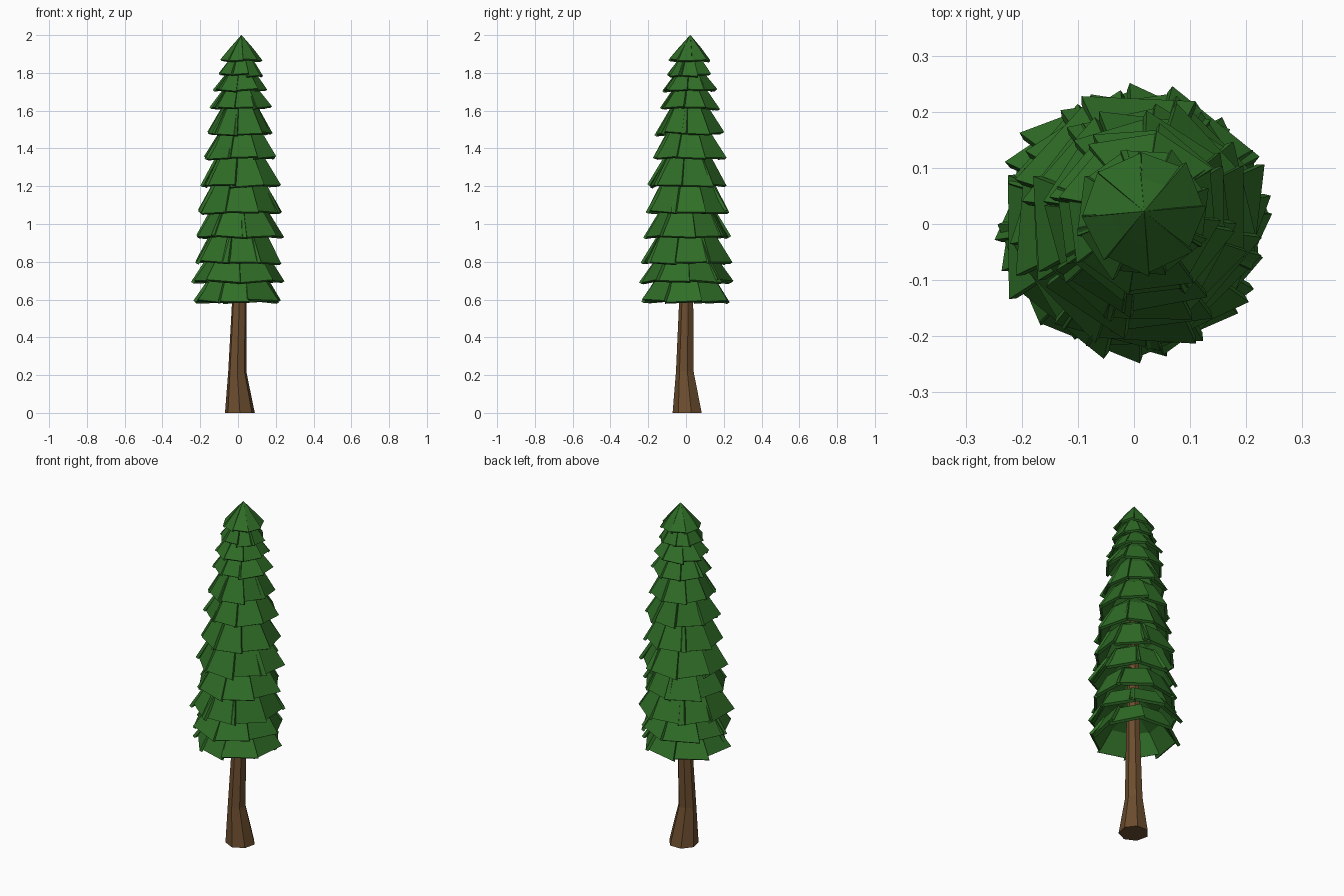
import bpy, bmesh, math, random
from mathutils import Vector

if "Cube" in bpy.data.objects:
    bpy.data.objects.remove(bpy.data.objects["Cube"])

random.seed(4)


def material(name, rgb):
    m = bpy.data.materials.new(name)
    m.diffuse_color = (*rgb, 1)
    m.use_nodes = True
    m.node_tree.nodes["Principled BSDF"].inputs["Base Color"].default_value = m.diffuse_color
    return m


def finish(bm, name, mat):
    bmesh.ops.recalc_face_normals(bm, faces=bm.faces)
    me = bpy.data.meshes.new(name)
    bm.to_mesh(me)
    bm.free()
    me.materials.append(mat)
    ob = bpy.data.objects.new(name, me)
    bpy.context.collection.objects.link(ob)
    return ob


def bridge(bm, rings):
    for a, b in zip(rings, rings[1:]):
        n = len(a)
        for i in range(n):
            bm.faces.new((a[i], a[(i + 1) % n], b[(i + 1) % n], b[i]))
    bm.faces.new(rings[0][::-1])
    bm.faces.new(rings[-1])


green = material("needle green", (0.029, 0.155, 0.02))
brown = material("bark brown", (0.15, 0.075, 0.028))

# Trunk: seven-sided, flared at the foot, hidden end inside the foliage
bm = bmesh.new()
rings = []
for z, cx, cy, r in ((0, .01, .01, .081), (.22, -.004, -.004, .049),
                     (.6, .007, .003, .039), (1.8, .018, .02, .015)):
    rings.append([bm.verts.new((cx + r * math.cos(math.tau * (i + .25) / 7),
                                cy + r * math.sin(math.tau * (i + .25) / 7), z))
                  for i in range(7)])
bridge(bm, rings)
finish(bm, "trunk", brown)

SIDES = 8
HALF = math.pi / SIDES


def plate(bm, centre, ang, profile, thick, spread, tilt, yaw):
    """One bent shingle: cross-sections run from the outer rim to the inner end."""
    radial = Vector((math.cos(ang), math.sin(ang), 0))
    side = Vector((-radial.y, radial.x, 0))
    slope = (profile[0][0] - profile[1][0], profile[1][1] - profile[0][1])
    inward = -(radial * slope[1] + Vector((0, 0, slope[0]))).normalized() * thick
    sections = []
    for k, (r, z) in enumerate(profile):
        fade = (1.0, 0.6, 0.0)[k]
        w = r * math.tan(HALF) * (1 + spread * fade)
        sec = []
        for s in (-1, 1):
            p = (centre + radial * (r * .965 + s * yaw * fade) + side * (s * w)
                 + Vector((0, 0, z + s * tilt * fade)))
            sec.append(p)
        shift = inward if k < 2 else inward * .3
        sec += [sec[1] + shift, sec[0] + shift]
        sections.append([bm.verts.new(p) for p in sec])
    bridge(bm, sections)


# Foliage tiers: rim height and rim radius, from bottom to top
tiers = [(.595, .222), (.70, .228), (.80, .228), (.93, .217), (1.065, .217),
         (1.205, .196), (1.35, .185), (1.48, .165), (1.615, .148),
         (1.71, .136), (1.79, .115), (1.87, .103)]

for n, (z, R) in enumerate(tiers):
    t = (z - .59) / 1.41
    centre = Vector((.02 * t, .025 * t, 0))
    last = n == len(tiers) - 1
    if last:
        profile = [(R, z), (R * .55, 1.931), (.001, 2.0)]
    else:
        gap = tiers[n + 1][0] - z
        inner = max(R - .035 - .3 * gap, .06)
        profile = [(R, z), (inner, z + gap * 1.05), (.025, z + gap * 1.6)]
    turn = -math.pi / 2 + (n % 2) * HALF + random.uniform(-.2, .2)
    k = R / .23
    bm = bmesh.new()
    for i in range(SIDES):
        j = random.uniform(-1, 1)
        dr = random.uniform(-.008, .010) * k
        prof = [(profile[0][0] + dr, profile[0][1] + .006 * j)] + profile[1:]
        plate(bm, centre, turn + math.tau * i / SIDES + (0 if last else random.uniform(-.05, .05)),
              prof, .017 * (.5 + .5 * k), .0 if last else random.uniform(-.02, .12),
              random.uniform(-.008, .008) * k, random.uniform(.0, .014) * k)
    finish(bm, f"foliage_tier_{n + 1}", green)
